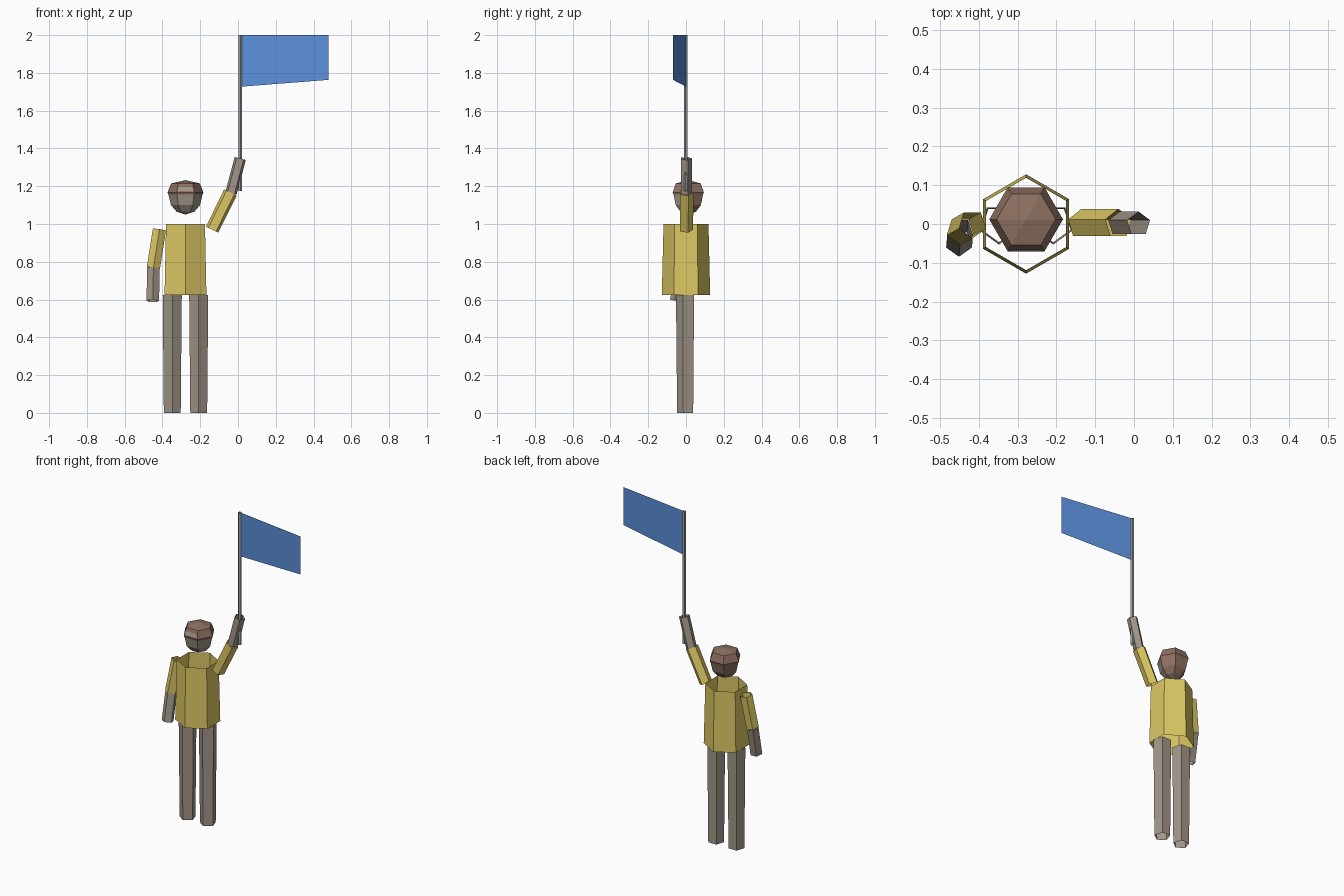
import bpy, bmesh, math
from mathutils import Vector

if "Cube" in bpy.data.objects:
    bpy.data.objects.remove(bpy.data.objects["Cube"])


def material(name, r, g, b):
    lin = [((c / 255 + 0.055) / 1.055) ** 2.4 for c in (r, g, b)]
    m = bpy.data.materials.new(name)
    m.diffuse_color = (*lin, 1)
    m.use_nodes = True
    m.node_tree.nodes["Principled BSDF"].inputs["Base Color"].default_value = m.diffuse_color
    return m


YELLOW = material("yellow_cloth", 220, 200, 100)
SKIN = material("grey_beige", 162, 150, 137)
HAIR = material("brown_hair", 142, 112, 97)
BLUE = material("blue_flag", 92, 145, 220)
METAL = material("grey_pole", 165, 165, 168)


def finish(name, bm, *mats):
    me = bpy.data.meshes.new(name)
    bm.to_mesh(me)
    bm.free()
    for m in mats:
        me.materials.append(m)
    ob = bpy.data.objects.new(name, me)
    bpy.context.collection.objects.link(ob)
    return ob


def tube(name, p0, p1, r0, r1, sides, point, mat):
    """Open tapered tube; one corner of the section faces 'point'."""
    p0, p1, point = Vector(p0), Vector(p1), Vector(point)
    axis = (p1 - p0).normalized()
    u = (point - axis * point.dot(axis)).normalized()
    v = axis.cross(u)
    bm = bmesh.new()
    rings = []
    for p, r in ((p0, r0), (p1, r1)):
        angs = [2 * math.pi * i / sides for i in range(sides)]
        rings.append([bm.verts.new(p + r * (u * math.cos(a) + v * math.sin(a))) for a in angs])
    for i in range(sides):
        j = (i + 1) % sides
        bm.faces.new((rings[0][i], rings[0][j], rings[1][j], rings[1][i]))
    return finish(name, bm, mat)


CX = -0.278
FRONT, BACK = (0, -1, 0), (0, 1, 0)

# Coat and legs
tube("coat", (CX, 0, 0.625), (CX, 0, 1.0), 0.128, 0.119, 6, FRONT, YELLOW)
for side, s in (("left", -1), ("right", 1)):
    x = CX + s * 0.07
    tube(side + "_leg", (x, 0, 0), (x, 0, 0.625), 0.047, 0.053, 5, FRONT, SKIN)

# Lowered arm
elbow = (-0.448, -0.018, 0.767)
tube("lowered_sleeve", elbow, (-0.416, 0, 0.97), 0.037, 0.037, 5, FRONT, YELLOW)
tube("lowered_forearm", (-0.451, -0.05, 0.593), elbow, 0.035, 0.035, 5, FRONT, SKIN)

# Raised arm
elbow = (-0.04, 0, 1.167)
tube("raised_sleeve", (-0.137, 0, 0.97), elbow, 0.038, 0.039, 5, BACK, YELLOW)
tube("raised_forearm", (-0.037, 0, 1.163), (0.012, 0, 1.347), 0.032, 0.032, 5, BACK, SKIN)

# Flagpole and flag
tube("flagpole", (0.012, 0, 1.175), (0.012, 0, 2.0), 0.01, 0.01, 5, FRONT, METAL)
bm = bmesh.new()
bm.faces.new([bm.verts.new(p) for p in
              ((0.016, 0, 1.727), (0.478, -0.068, 1.763), (0.478, -0.068, 2.0), (0.016, 0, 2.0))])
finish("flag", bm, BLUE)

# Head: six-sided rings between two tips
HY = 0.012
bm = bmesh.new()
rings = []
for z, r in ((1.065, 0.047), (1.10, 0.077), (1.155, 0.09), (1.168, 0.095), (1.215, 0.076)):
    rings.append([bm.verts.new((CX + r * math.cos(i * math.pi / 3),
                                HY + r * math.sin(i * math.pi / 3), z)) for i in range(6)])
chin = bm.verts.new((CX, HY, 1.05))
crown = bm.verts.new((CX, HY, 1.232))
for i in range(6):
    j = (i + 1) % 6
    for a, b in zip(rings, rings[1:]):
        bm.faces.new((a[i], a[j], b[j], b[i]))
    bm.faces.new((chin, rings[0][j], rings[0][i]))
    bm.faces.new((crown, rings[-1][i], rings[-1][j]))
# Hair covers the crown and the back, the face is the lower front
for f in bm.faces:
    c = f.calc_center_median()
    f.material_index = 1 if c.z > 1.155 or (c.y > HY and c.z > 1.07) else 0
finish("head", bm, SKIN, HAIR)

# Forehead plate on the front of the hair
bm = bmesh.new()
bm.faces.new([bm.verts.new((CX + x, y, z)) for x, y, z in
              ((-0.041, -0.071, 1.174), (0.041, -0.071, 1.174),
               (0.037, -0.064, 1.196), (-0.037, -0.064, 1.196))])
finish("forehead", bm, SKIN)
